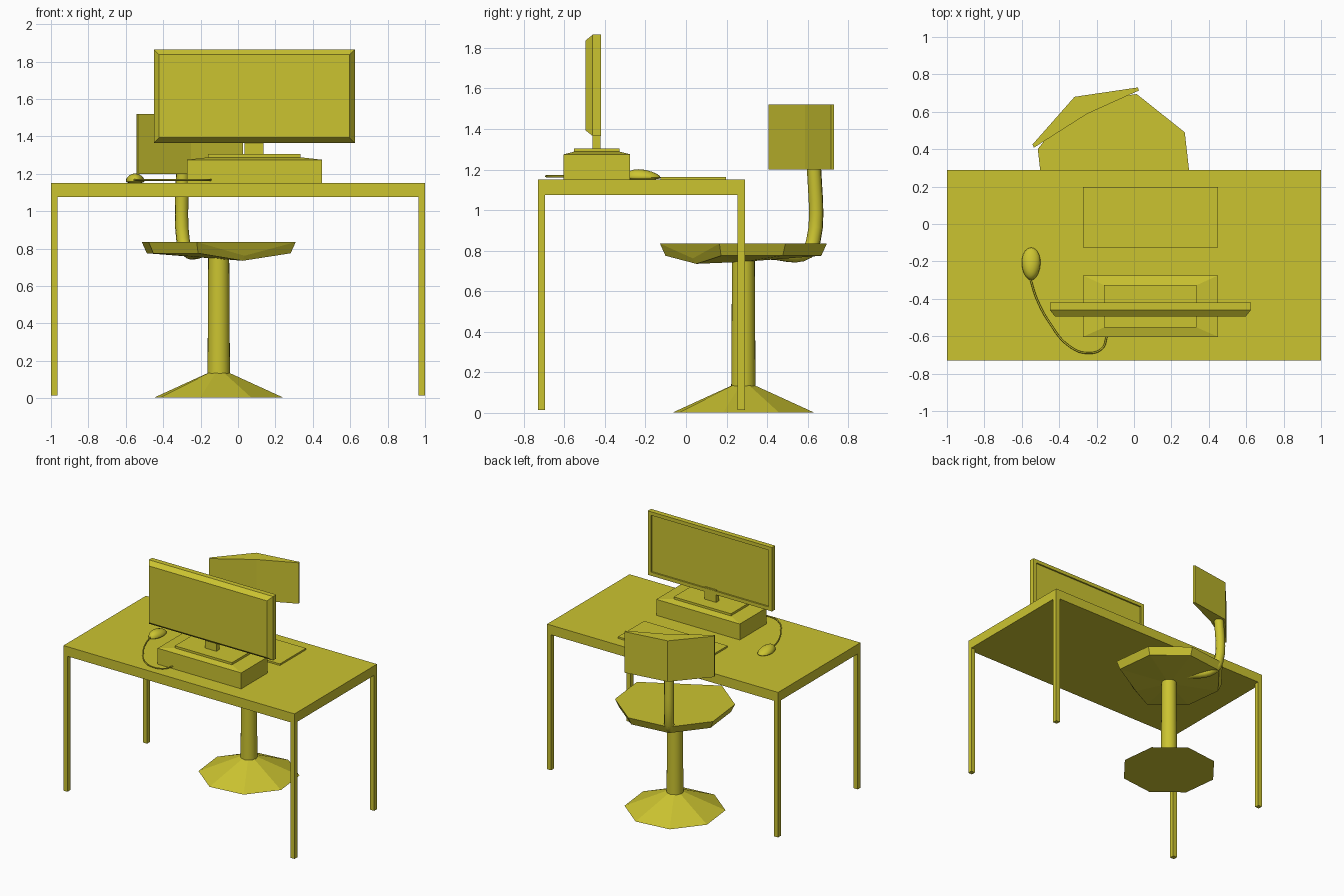
import bpy, bmesh, math
from mathutils import Vector

if "Cube" in bpy.data.objects:
    bpy.data.objects.remove(bpy.data.objects["Cube"])

mat = bpy.data.materials.new("olive")
mat.diffuse_color = (0.6, 0.55, 0.03, 1)
mat.use_nodes = True
mat.node_tree.nodes["Principled BSDF"].inputs["Base Color"].default_value = mat.diffuse_color


def finish(name, bm, smooth=False):
    bmesh.ops.recalc_face_normals(bm, faces=bm.faces)
    me = bpy.data.meshes.new(name)
    bm.to_mesh(me)
    bm.free()
    ob = bpy.data.objects.new(name, me)
    bpy.context.collection.objects.link(ob)
    me.materials.append(mat)
    if smooth:
        bpy.context.view_layer.objects.active = ob
        ob.select_set(True)
        bpy.ops.object.shade_smooth_by_angle(angle=math.radians(40))
        ob.select_set(False)
    return ob


def loft(name, rings, smooth=False):
    """Skin a stack of equal-length point rings and cap both ends."""
    bm = bmesh.new()
    vs = [[bm.verts.new(p) for p in r] for r in rings]
    n = len(rings[0])
    for a, b in zip(vs, vs[1:]):
        for i in range(n):
            j = (i + 1) % n
            bm.faces.new((a[i], a[j], b[j], b[i]))
    bm.faces.new(vs[0])
    bm.faces.new(vs[-1])
    return finish(name, bm, smooth)


def rect(x0, x1, y0, y1, z):
    return [(x0, y0, z), (x1, y0, z), (x1, y1, z), (x0, y1, z)]


def rect_xz(x0, x1, z0, z1, d, y):
    return [(x0 + d, y, z0 + d), (x1 - d, y, z0 + d), (x1 - d, y, z1 - d), (x0 + d, y, z1 - d)]


def box(name, x0, x1, y0, y1, z0, z1):
    return loft(name, [rect(x0, x1, y0, y1, z0), rect(x0, x1, y0, y1, z1)])


def tube(name, pts, radius, res):
    cu = bpy.data.curves.new(name, 'CURVE')
    cu.dimensions = '3D'
    cu.bevel_depth = radius
    cu.bevel_resolution = res
    cu.resolution_u = 6
    cu.use_fill_caps = True
    sp = cu.splines.new('BEZIER')
    sp.bezier_points.add(len(pts) - 1)
    for bp, p in zip(sp.bezier_points, pts):
        bp.co = p
        bp.handle_left_type = bp.handle_right_type = 'AUTO'
    cu.materials.append(mat)
    ob = bpy.data.objects.new(name, cu)
    bpy.context.collection.objects.link(ob)


# Desk
box("desk_top", -1, 1, -0.73, 0.29, 1.075, 1.15)
for sx in (-1, 1):
    for ny, y in (("front", -0.73), ("back", 0.255)):
        x = -1 if sx < 0 else 0.965
        box(f"{ny}_leg", x, x + 0.035, y, y + 0.035, 0.015, 1.075)

# Computer case with sloped top, and monitor foot
loft("computer_case", [rect(-0.273, 0.45, -0.603, -0.275, 1.15),
                       rect(-0.273, 0.45, -0.603, -0.275, 1.275),
                       rect(-0.16, 0.335, -0.553, -0.327, 1.288)])
box("monitor_foot", -0.16, 0.335, -0.553, -0.327, 1.285, 1.305)
box("monitor_neck", 0.035, 0.135, -0.46, -0.422, 1.30, 1.40)

# Monitor: tapered rear, raised bezel, recessed screen
mon = (-0.45, 0.625, 1.365, 1.865)
loft("monitor", [rect_xz(*mon, 0.028, -0.495), rect_xz(*mon, 0, -0.46),
                 rect_xz(*mon, 0, -0.42), rect_xz(*mon, 0.028, -0.42),
                 rect_xz(*mon, 0.028, -0.432)])

# Keyboard, mouse and cord
box("keyboard", -0.273, 0.45, -0.125, 0.198, 1.15, 1.163)
bm = bmesh.new()
bmesh.ops.create_uvsphere(bm, u_segments=20, v_segments=12, radius=1)
for v in bm.verts:
    x, y, z = v.co
    top = 0.04 - 0.012 * y if z > 0 else 0.012
    v.co = (-0.55 + 0.05 * x * (1 + 0.08 * y), -0.213 + 0.087 * y, 1.16 + top * z)
finish("mouse", bm, True)
tube("mouse_cord", [(-0.555, -0.29, 1.167), (-0.52, -0.40, 1.167), (-0.45, -0.53, 1.167),
                    (-0.35, -0.65, 1.167), (-0.25, -0.69, 1.167), (-0.17, -0.665, 1.167),
                    (-0.145, -0.60, 1.167)], 0.005, 2)

# Chair, turned so that its back points along 119 degrees
C = Vector((-0.103, 0.283, 0))
TURN = math.radians(119)


def ring(r, z, n=8):
    return [C + Vector((r * math.cos(TURN + math.tau * i / n),
                        r * math.sin(TURN + math.tau * i / n), z)) for i in range(n)]


def along(r, z):
    return C + Vector((r * math.cos(TURN), r * math.sin(TURN), z))


loft("chair_base", [ring(0.36, 0.003), ring(0.06, 0.135)])
loft("chair_post", [ring(0.06, 0.12, 24), ring(0.056, 0.76, 24)], True)

# Seat: octagon pan whose front corner is pulled in and down
low, rim = ring(0.40, 0.775), ring(0.428, 0.835)
low[4], rim[4] = along(-0.265, 0.735), along(-0.285, 0.762)
bm = bmesh.new()
lo, hi = [bm.verts.new(p) for p in low], [bm.verts.new(p) for p in rim]
under = bm.verts.new(along(0, 0.745))
for i in range(8):
    j = (i + 1) % 8
    bm.faces.new((lo[i], lo[j], hi[j], hi[i]))
    bm.faces.new((lo[j], lo[i], under))
bm.faces.new((hi[5], hi[6], hi[7], hi[0], hi[1], hi[2], hi[3]))
bm.faces.new((hi[3], hi[4], hi[5]))
finish("seat", bm)

# Back support bends out from under the seat
tube("back_support", [along(0.15, 0.79), along(0.36, 0.795), along(0.395, 0.85),
                      along(0.395, 1.3)], 0.036, 3)

# Backrest: two octagon sides, thick in the middle
plan = [(-0.543, 0.425), (-0.318, 0.68), (0.02, 0.73), (0.027, 0.714),
        (-0.252, 0.588), (-0.535, 0.408)]
loft("backrest", [[(x, y, z) for x, y in plan] for z in (1.2, 1.52)])
